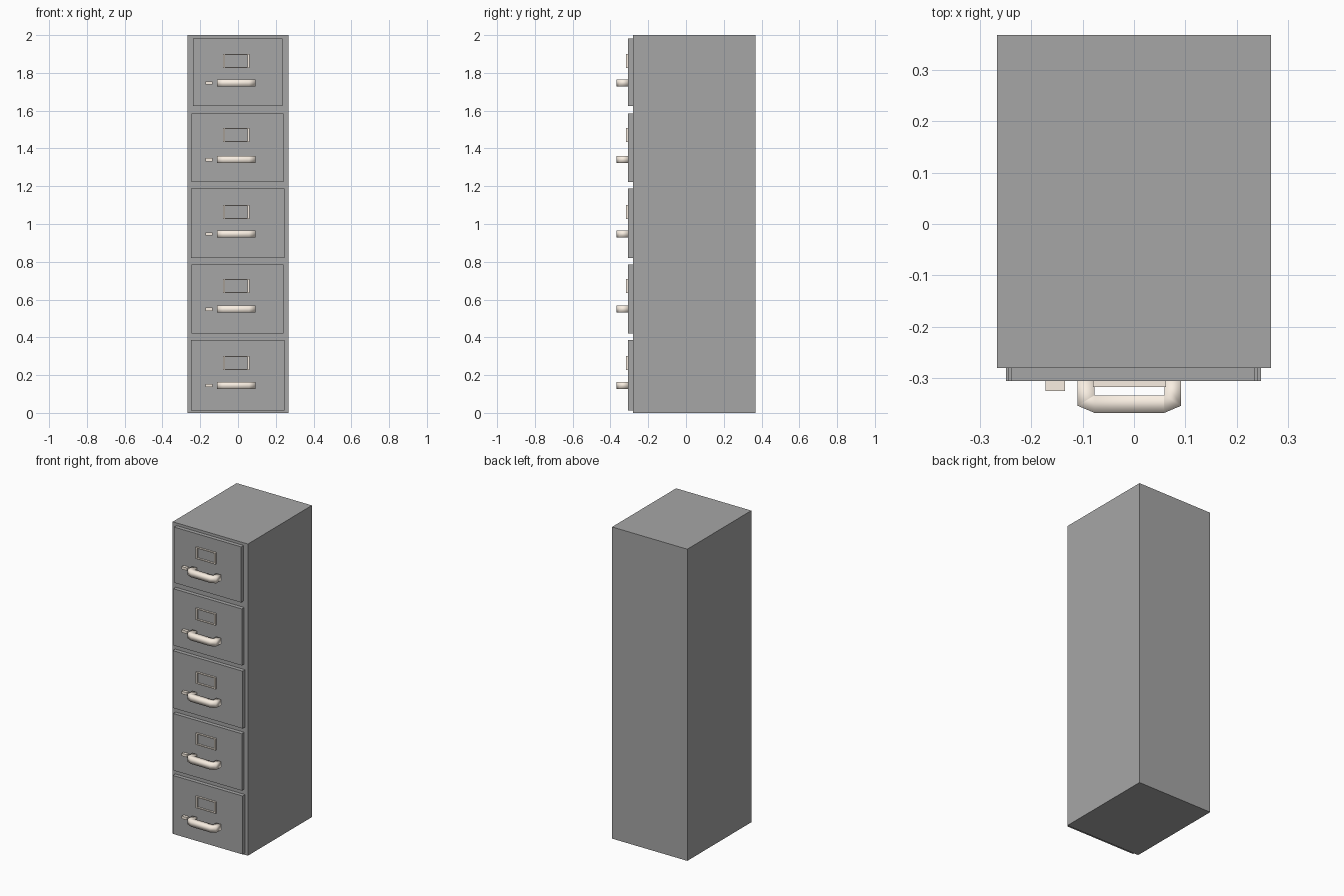
import bpy, bmesh, math

if "Cube" in bpy.data.objects:
    bpy.data.objects.remove(bpy.data.objects["Cube"])

FACE_Y = -0.306          # front plane of the drawers
CX = -0.009              # centre line of the drawer hardware


def material(name, rgb):
    m = bpy.data.materials.new(name)
    m.diffuse_color = (*rgb, 1)
    m.use_nodes = True
    m.node_tree.nodes["Principled BSDF"].inputs["Base Color"].default_value = m.diffuse_color
    return m


cream = material("cream_metal", (0.95, 0.86, 0.76))
grey = material("dark_grey_metal", (0.38, 0.38, 0.38))


def finish(name, bm, mat):
    bmesh.ops.recalc_face_normals(bm, faces=bm.faces)
    me = bpy.data.meshes.new(name)
    bm.to_mesh(me)
    bm.free()
    me.materials.append(mat)
    ob = bpy.data.objects.new(name, me)
    bpy.context.collection.objects.link(ob)
    return ob


def box(name, x0, x1, y0, y1, z0, z1, mat=grey):
    bm = bmesh.new()
    for v in bmesh.ops.create_cube(bm, size=1)["verts"]:
        v.co = (x1 if v.co.x > 0 else x0,
                y1 if v.co.y > 0 else y0,
                z1 if v.co.z > 0 else z0)
    return finish(name, bm, mat)


def bridge(bm, a, b):
    n = len(a)
    for i in range(n):
        j = (i + 1) % n
        bm.faces.new((a[i], a[j], b[j], b[i]))


def label_frame(name, zc):
    # picture-frame ring: outer and inner rectangles, front and back
    bm = bmesh.new()
    loops = []
    for w, h in ((0.071, 0.037), (0.060, 0.032)):
        for y in (FACE_Y - 0.012, FACE_Y + 0.002):
            loops.append([bm.verts.new((CX + sx * w, y, zc + sz * h))
                          for sx, sz in ((-1, -1), (1, -1), (1, 1), (-1, 1))])
    out_f, out_b, in_f, in_b = loops
    for a, b in ((out_f, in_f), (in_f, in_b), (in_b, out_b), (out_b, out_f)):
        bridge(bm, a, b)
    return finish(name, bm, cream)


def handle(name, zc, h=0.0185):
    # square bar, smooth shaded; stations give inner and outer (x, y) edges
    half = [((0.068, FACE_Y + 0.002), (0.101, FACE_Y + 0.002)),
            ((0.068, -0.333), (0.101, -0.354)),
            ((0.067, -0.334), (0.068, -0.368))]
    stations = [((-a[0], a[1]), (-b[0], b[1])) for a, b in half] + half[::-1]
    bm = bmesh.new()
    rings = [[bm.verts.new((CX + x, y, zc + z))
              for (x, y), z in ((i, -h), (o, -h), (o, h), (i, h))]
             for i, o in stations]
    for a, b in zip(rings, rings[1:]):
        bridge(bm, a, b)
    bm.faces.new(rings[0])
    bm.faces.new(rings[-1])
    for f in bm.faces:
        f.smooth = True
    return finish(name, bm, cream)


# Cabinet carcass
box("cabinet_body", -0.267, 0.267, -0.281, 0.368, 0, 2)

# Drawers: x left, x right, z bottom, z top, label centre, handle centre
drawers = [
    (-0.249, 0.247, 0.012, 0.387, 0.265, 0.146),
    (-0.245, 0.241, 0.420, 0.785, 0.671, 0.549),
    (-0.249, 0.247, 0.820, 1.188, 1.063, 0.947),
    (-0.245, 0.241, 1.223, 1.586, 1.472, 1.341),
    (-0.239, 0.236, 1.626, 1.983, 1.864, 1.747),
]
for n, (x0, x1, z0, z1, zl, zh) in enumerate(drawers, 1):
    box(f"drawer_front_{n}", x0, x1, FACE_Y, -0.279, z0, z1)
    label_frame(f"label_frame_{n}", zl)
    handle(f"handle_{n}", zh)
    # thumb latch beside the handle
    box(f"latch_{n}", -0.172, -0.134, -0.325, FACE_Y + 0.002,
        zh - 0.009, zh + 0.008, cream)
